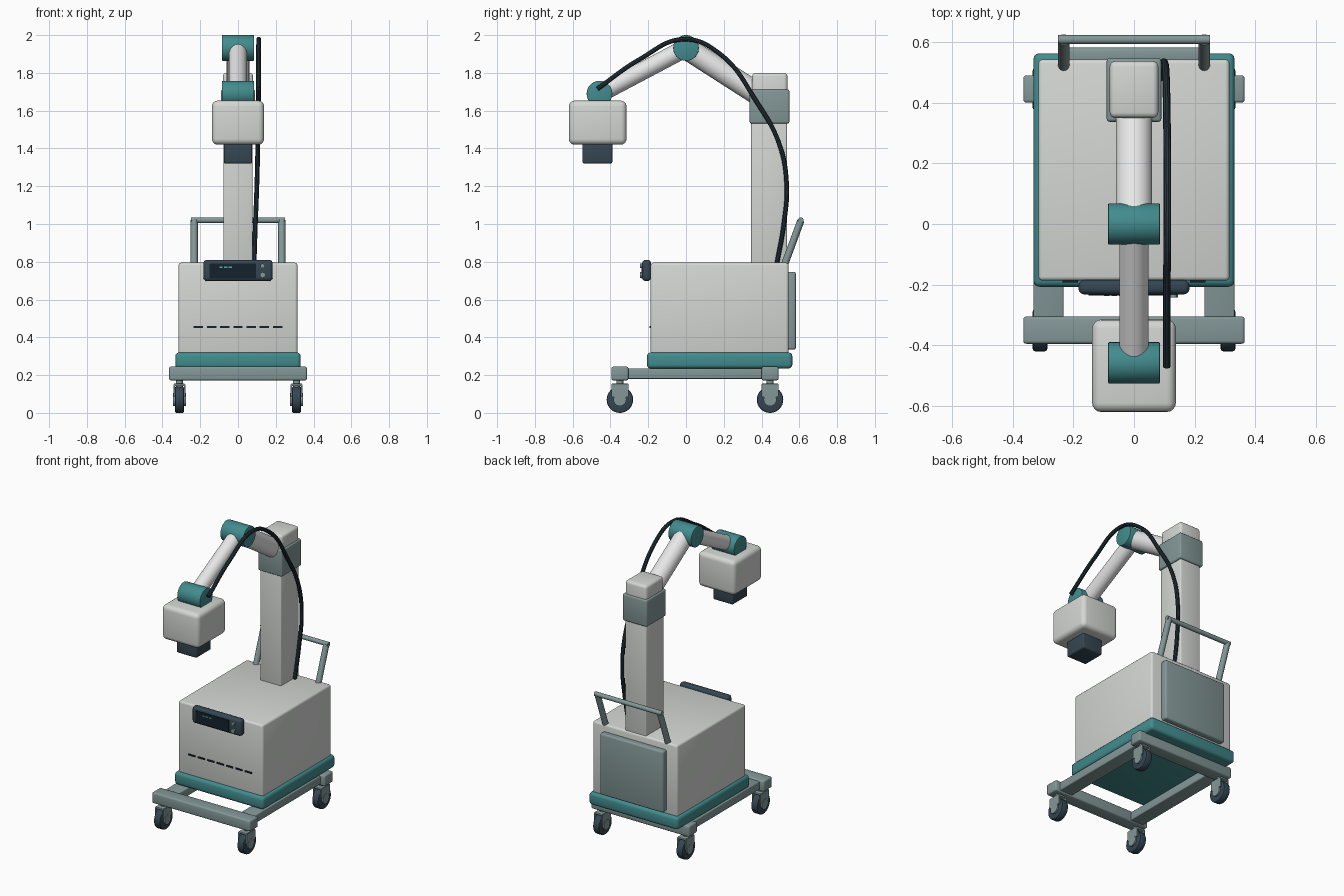
import bpy, bmesh, math
from mathutils import Vector

if "Cube" in bpy.data.objects:
    bpy.data.objects.remove(bpy.data.objects["Cube"])


def material(name, rgb):
    m = bpy.data.materials.new(name)
    m.diffuse_color = (*rgb, 1)
    m.use_nodes = True
    m.node_tree.nodes["Principled BSDF"].inputs["Base Color"].default_value = m.diffuse_color
    return m


SHELL = material("warm light grey", (0.66, 0.68, 0.66))
WHITE = material("arm white", (0.80, 0.81, 0.80))
TEAL = material("teal", (0.055, 0.26, 0.27))
GREY = material("blue grey", (0.23, 0.31, 0.31))
NAVY = material("dark navy", (0.035, 0.062, 0.085))
SCREEN = material("screen black", (0.006, 0.016, 0.025))
CABLE = material("cable black", (0.020, 0.036, 0.046))
GLOW = material("display cyan", (0.10, 0.40, 0.40))


def finish(ob, mat):
    ob.data.materials.append(mat)
    bpy.ops.object.select_all(action='DESELECT')
    bpy.context.view_layer.objects.active = ob
    ob.select_set(True)
    bpy.ops.object.shade_smooth_by_angle(angle=math.radians(35))
    return ob


def mesh_object(name, bm, mat):
    me = bpy.data.meshes.new(name)
    bm.to_mesh(me)
    bm.free()
    ob = bpy.data.objects.new(name, me)
    bpy.context.collection.objects.link(ob)
    return finish(ob, mat)


def box(name, x, y, z, mat, bevel=0.0, top_round=0.0, segments=3):
    """Box from (min, max) ranges; top_round rounds the long upper side edges first."""
    bm = bmesh.new()
    bmesh.ops.create_cube(bm, size=1)
    for v in bm.verts:
        v.co = [r[0] + (c + 0.5) * (r[1] - r[0]) for c, r in zip(v.co, (x, y, z))]
    if top_round:
        edges = [e for e in bm.edges
                 if all(v.co.z > z[1] - 1e-4 for v in e.verts)
                 and abs(e.verts[0].co.x - e.verts[1].co.x) < 1e-4]
        bmesh.ops.bevel(bm, geom=edges, offset=top_round, segments=5,
                        profile=0.5, affect='EDGES')
    if bevel:
        edges = [e for e in bm.edges if e.calc_face_angle(0) > 0.6]
        bmesh.ops.bevel(bm, geom=edges, offset=bevel, segments=segments,
                        profile=0.5, affect='EDGES', clamp_overlap=True)
    return mesh_object(name, bm, mat)


def rod(name, a, b, radius, mat, sides=32, bevel=0.0):
    """Cylinder between two points."""
    a, b = Vector(a), Vector(b)
    bm = bmesh.new()
    bmesh.ops.create_cone(bm, cap_ends=True, segments=sides, radius1=radius,
                          radius2=radius, depth=(b - a).length)
    if bevel:
        rim = [e for e in bm.edges if e.calc_face_angle(0) > 1]
        bmesh.ops.bevel(bm, geom=rim, offset=bevel, segments=2, profile=0.5, affect='EDGES')
    turn = Vector((0, 0, 1)).rotation_difference(b - a)
    for v in bm.verts:
        v.co = turn @ v.co + (a + b) / 2
    return mesh_object(name, bm, mat)


def tube(name, points, radius, mat, smooth):
    """Round tube swept along a path."""
    cu = bpy.data.curves.new(name, 'CURVE')
    cu.dimensions = '3D'
    cu.bevel_depth = radius
    cu.bevel_resolution = 3
    cu.use_fill_caps = True
    sp = cu.splines.new('BEZIER' if smooth else 'POLY')
    pts = sp.bezier_points if smooth else sp.points
    pts.add(len(points) - 1)
    for p, co in zip(pts, points):
        if smooth:
            p.co = co
            p.handle_left_type = p.handle_right_type = 'AUTO'
        else:
            p.co = (*co, 1)
    ob = bpy.data.objects.new(name, cu)
    bpy.context.collection.objects.link(ob)
    bpy.ops.object.select_all(action='DESELECT')
    bpy.context.view_layer.objects.active = ob
    ob.select_set(True)
    bpy.ops.object.convert(target='MESH')
    return finish(bpy.context.object, mat)


# Wheeled frame
for label, y in (("front", (-0.395, -0.305)), ("rear", (0.40, 0.49))):
    box(label + "_cross_beam", (-0.365, 0.365), y, (0.172, 0.245), GREY, 0.01)
for label, s in (("left", -1), ("right", 1)):
    cx = s * 0.282
    box(label + "_frame_rail", (cx - 0.05, cx + 0.05), (-0.32, 0.41), (0.18, 0.236), GREY, 0.006)

# Casters
for sx, side in ((-1, "left"), (1, "right")):
    for y, end in ((-0.35, "front"), (0.445, "rear")):
        n, x = f"{end}_{side}_caster", sx * 0.31
        rod(n + "_stem", (x, y, 0.13), (x, y, 0.18), 0.018, GREY, 16)
        box(n + "_fork_bridge", (x - 0.03, x + 0.03), (y - 0.045, y + 0.045),
            (0.142, 0.155), GREY, 0.004, segments=2)
        for k in (-1, 1):
            px = x + k * 0.028
            box(n + "_fork_plate", (px - 0.004, px + 0.004), (y - 0.045, y + 0.045),
                (0.085, 0.15), GREY)
        rod(n + "_tyre", (x - 0.024, y, 0.07), (x + 0.024, y, 0.07), 0.07, NAVY, 32, 0.008)
        rod(n + "_hub", (x - 0.034, y, 0.07), (x + 0.034, y, 0.07), 0.034, GREY, 24)

# Cart base and cabinet
box("base_tray", (-0.332, 0.332), (-0.207, 0.563), (0.235, 0.32), TEAL, 0.02)
box("cabinet", (-0.315, 0.315), (-0.187, 0.543), (0.31, 0.795), SHELL, 0.014, 0.0, 3).name = "cabinet_shell"
box("rear_panel", (-0.235, 0.235), (0.53, 0.582), (0.335, 0.747), GREY, 0.012)
for i in range(-3, 4):
    x = i * 0.07
    box("vent_slit", (x - 0.025, x + 0.025), (-0.193, -0.185), (0.45, 0.46), SCREEN)

# Control console
box("console", (-0.183, 0.183), (-0.232, -0.185), (0.698, 0.81), NAVY, 0.018)
box("console_screen", (-0.15, 0.095), (-0.236, -0.228), (0.712, 0.79), SCREEN)
for i in range(3):
    x = -0.09 + i * 0.025
    box("screen_mark", (x - 0.009, x + 0.009), (-0.238, -0.234), (0.766, 0.774), GLOW)
for z, r in ((0.778, 0.012), (0.73, 0.015)):
    rod("console_knob", (0.13, -0.228, z), (0.13, -0.243, z), r, GREY, 20)

# Push handle
for s, side in ((-1, "left"), (1, "right")):
    rod(side + "_handle_post", (s * 0.232, 0.52, 0.78), (s * 0.232, 0.608, 1.018), 0.019, GREY, 20)
rod("handle_grip", (-0.25, 0.608, 1.02), (0.25, 0.608, 1.02), 0.015, GREY, 20)

# Column and shoulder
box("column", (-0.078, 0.078), (0.345, 0.535), (0.785, 1.6), SHELL, 0.008)
box("column_cap", (-0.08, 0.08), (0.35, 0.537), (1.6, 1.80), SHELL, 0.018)
box("shoulder_collar", (-0.09, 0.09), (0.337, 0.547), (1.532, 1.712), GREY, 0.01)

# Jointed arm
elbow, wrist = (0, 0, 1.932), (0, -0.458, 1.69)
rod("upper_arm", (0, 0.44, 1.65), elbow, 0.06, WHITE, 40)
rod("forearm", elbow, wrist, 0.048, WHITE, 40)
for label, p in (("elbow", elbow), ("wrist", wrist)):
    rod(label + "_joint", (-0.085, p[1], p[2]), (0.085, p[1], p[2]), 0.068, TEAL, 40, 0.003)

# Scanner head
box("scanner_head", (-0.138, 0.138), (-0.62, -0.315), (1.42, 1.653), SHELL, 0.03, segments=4)
box("scanner_nozzle", (-0.075, 0.075), (-0.548, -0.39), (1.32, 1.43), NAVY, 0.01)

# Cable looping from wrist to cabinet
tube("cable", [(0.108, -0.47, 1.715), (0.108, -0.245, 1.872), (0.11, -0.01, 1.978),
               (0.11, 0.18, 1.90), (0.108, 0.375, 1.645), (0.105, 0.495, 1.42),
               (0.10, 0.533, 1.21), (0.092, 0.518, 1.0), (0.085, 0.48, 0.785)],
     0.0125, CABLE, True)
